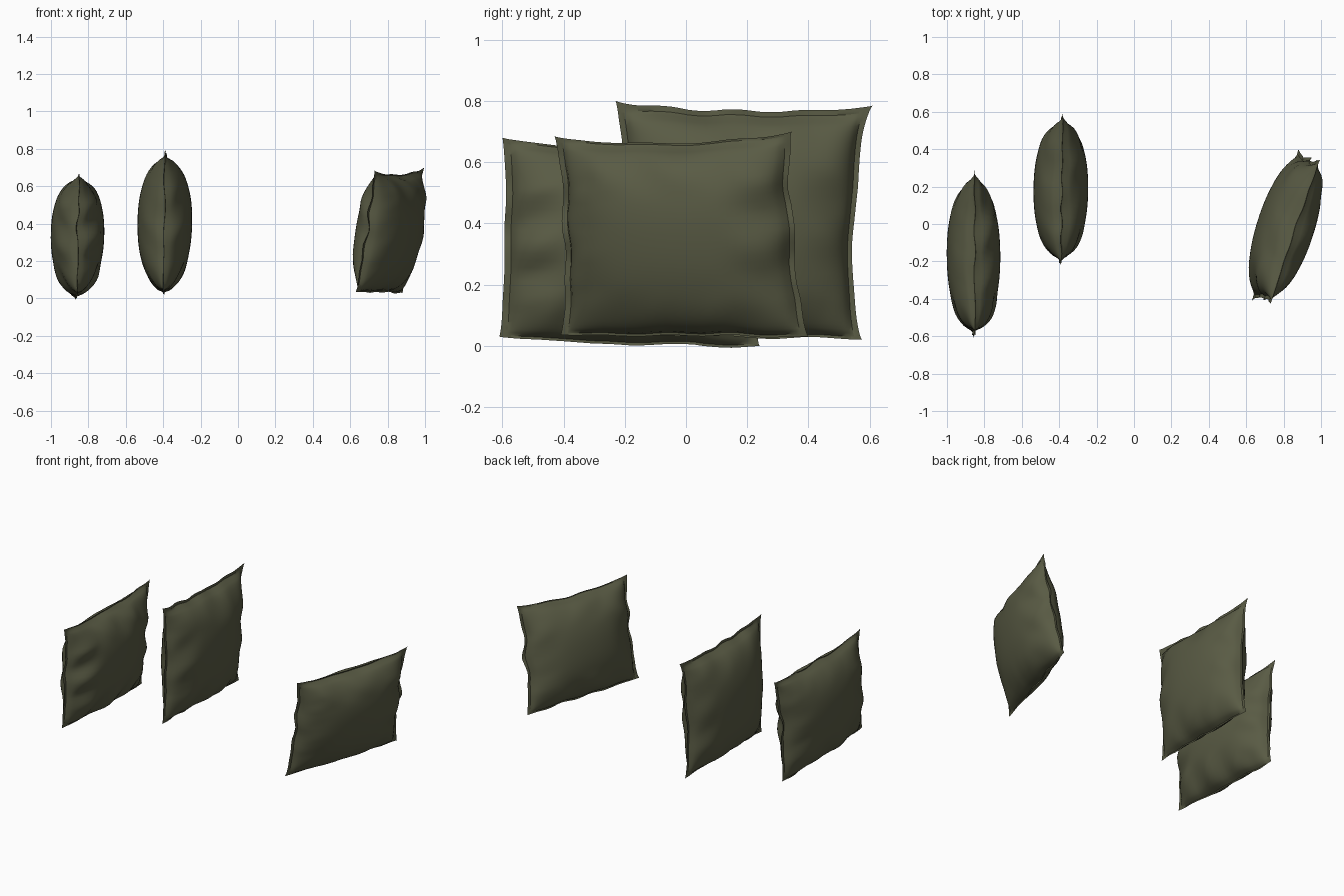
import bpy, bmesh, math, random
from mathutils import Vector

if "Cube" in bpy.data.objects:
    bpy.data.objects.remove(bpy.data.objects["Cube"])

N = 36  # grid cells along each side of a pillow

cloth = bpy.data.materials.new("olive cloth")
cloth.diffuse_color = (0.100, 0.104, 0.058, 1)
cloth.use_nodes = True
cloth.node_tree.nodes["Principled BSDF"].inputs["Base Color"].default_value = cloth.diffuse_color


def smoothstep(a, b, x):
    t = min(1, max(0, (x - a) / (b - a)))
    return t * t * (3 - 2 * t)


def pillow(name, corners, half_thick, sag, top_fill, seed):
    """Stuffed pillow. corners: bottom front, bottom back, top back, top front.
    sag: how far the front, back, bottom and top seams pull in at their middle.
    top_fill: how far up the stuffing reaches, as a share of the half height."""
    rng = random.Random(seed)
    bf, bb, tb, tf = [Vector(c) for c in corners]
    along = ((bb - bf) + (tb - tf)).normalized()
    up = ((tf - bf) + (tb - bb)).normalized()
    normal = along.cross(up).normalized()
    waves = [[(rng.uniform(3, 12), rng.uniform(0, 6.28), rng.uniform(.4, 1))
              for _ in range(4)] for _ in range(6)]

    def wave(i, t):
        # creased waves, sharper than plain sines
        return sum(a * math.asin(.97 * math.sin(f * t + p)) / 1.4
                   for f, p, a in waves[i]) / 2

    def point(u, v, side):
        s, t = (u + 1) / 2, (v + 1) / 2
        p = (bf * (1 - s) + bb * s) * (1 - t) + (tf * (1 - s) + tb * s) * t
        # seams pulled in between the corners, slightly ragged
        du, dv = (1 - v * v) ** .7, (1 - u * u) ** .7
        eu, ev = abs(u) ** 3, abs(v) ** 3
        pull_u = sag[0] * (u < 0) - sag[1] * (u > 0)
        pull_v = sag[2] * (v < 0) - sag[3] * (v > 0)
        p = p + along * eu * du * (pull_u + .009 * wave(0 if u < 0 else 1, v))
        p = p + up * ev * dv * (pull_v + .009 * wave(2 if v < 0 else 3, u))
        # flat seam flange around a full body
        a = min(1, abs(u) / .94)
        b = min(1, abs(v) / (top_fill if v > 0 else .97))
        body = ((1 - a ** 2.2) * (1 - b ** 2.2)) ** .55
        # gathers slant inward from each seam and fade toward the middle
        ru, rv = smoothstep(.4, .9, abs(u)), smoothstep(.4, .9, abs(v))
        k = 4 if side > 0 else 5
        gather = (ru * wave(k, v + .35 * abs(u) + (1.7 if u > 0 else 0)) * (1 - rv * .5)
                  + rv * wave(k, u + .35 * abs(v) + (2.9 if v > 0 else .6)) * (1 - ru * .5))
        depth = half_thick * body * (1 + .22 * gather)
        # ripple of the whole seam line
        edge = max(abs(u), abs(v)) ** 8
        ripple = .010 * edge * (wave(1, v * 1.4) * (1 - ev) + wave(3, u * 1.4) * (1 - eu))
        return p + normal * (side * depth + ripple)

    bm = bmesh.new()
    # samples crowd toward the seams
    ts = [math.sin(math.pi / 2 * (2 * i / N - 1)) * .6 + (2 * i / N - 1) * .4
          for i in range(N + 1)]
    sides = {}
    for side in (1, -1):
        for i, u in enumerate(ts):
            for j, v in enumerate(ts):
                rim = i in (0, N) or j in (0, N)
                if rim and side < 0:
                    sides[side, i, j] = sides[1, i, j]   # shared seam
                else:
                    sides[side, i, j] = bm.verts.new(point(u, v, side))
    for side in (1, -1):
        for i in range(N):
            for j in range(N):
                q = [sides[side, i, j], sides[side, i + 1, j],
                     sides[side, i + 1, j + 1], sides[side, i, j + 1]]
                bm.faces.new(q if side > 0 else q[::-1])
    bmesh.ops.recalc_face_normals(bm, faces=bm.faces)
    me = bpy.data.meshes.new(name)
    bm.to_mesh(me)
    bm.free()
    me.materials.append(cloth)
    ob = bpy.data.objects.new(name, me)
    bpy.context.collection.objects.link(ob)
    bpy.ops.object.select_all(action='DESELECT')
    ob.select_set(True)
    bpy.context.view_layer.objects.active = ob
    bpy.ops.object.shade_smooth_by_angle(angle=math.radians(40))
    return ob


# left pillow, upright
pillow("left_pillow",
       [(-.86, -.61, .03), (-.87, .24, .0), (-.852, .30, .67), (-.85, -.60, .68)],
       .143, (.015, .03, -.01, .03), .95, 3)
# middle pillow, upright and a little taller
pillow("middle_pillow",
       [(-.40, -.22, .03), (-.395, .575, .02), (-.38, .61, .785), (-.39, -.23, .80)],
       .146, (.025, .045, .005, .025), .92, 8)
# right pillow, turned and leaning outward
pillow("right_pillow",
       [(.63, -.41, .035), (.88, .40, .03), (.995, .345, .70), (.73, -.43, .685)],
       .144, (.025, .025, 0, .03), .95, 14)
